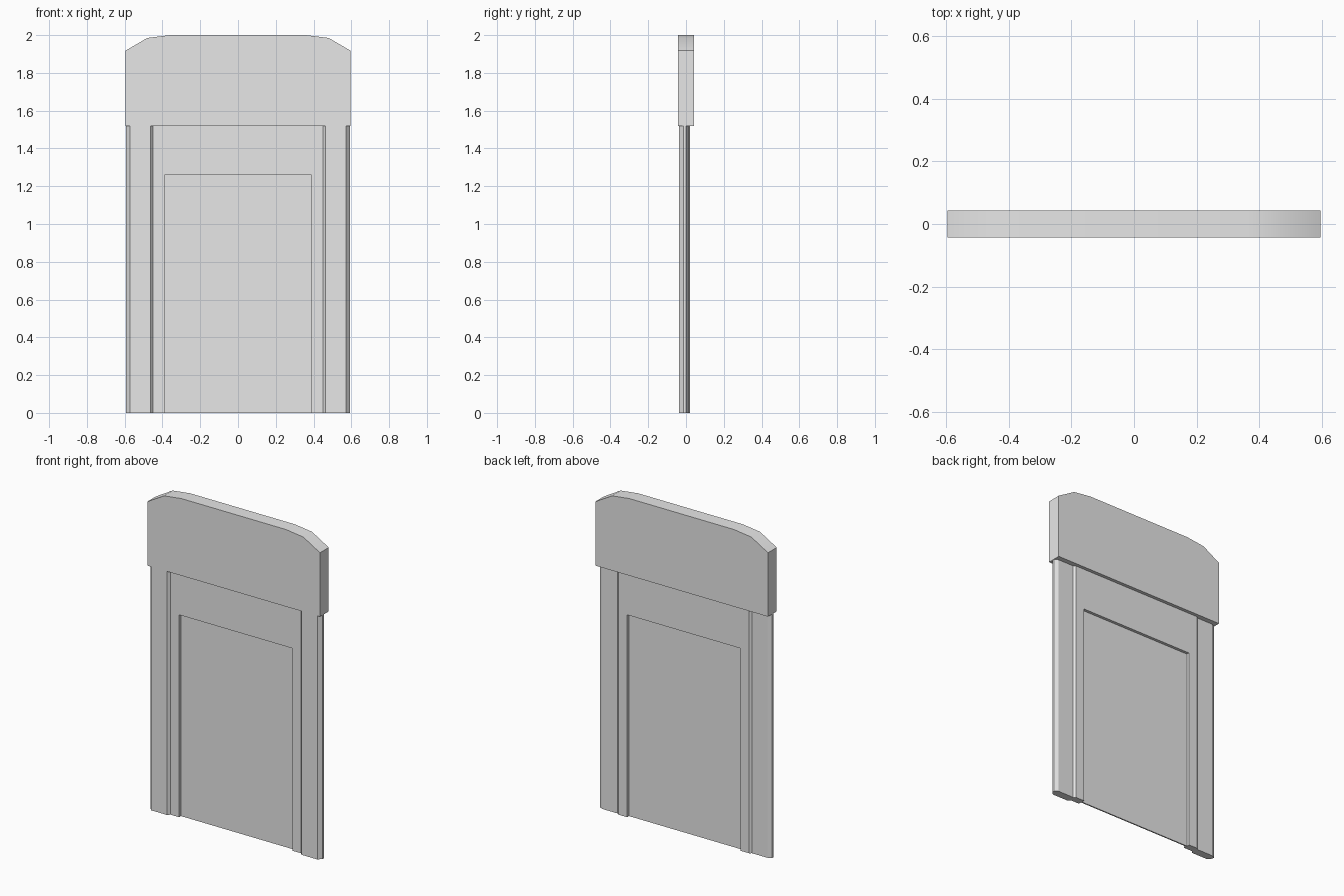
import bpy, bmesh, math
from mathutils import Vector

cube = bpy.data.objects.get("Cube")
if cube:
    bpy.data.objects.remove(cube, do_unlink=True)

# Single grey material
GREY = (0.8, 0.8, 0.8, 1.0)
grey = bpy.data.materials.new("plain grey")
grey.use_nodes = True
grey.diffuse_color = GREY
grey.node_tree.nodes["Principled BSDF"].inputs["Base Color"].default_value = GREY


def prism(name, outline, direction, smooth=False):
    """Extrude a closed 3D outline along a direction into a solid."""
    bm = bmesh.new()
    face = bm.faces.new([bm.verts.new(p) for p in outline])
    new = bmesh.ops.extrude_face_region(bm, geom=[face])["geom"]
    verts = [v for v in new if isinstance(v, bmesh.types.BMVert)]
    bmesh.ops.translate(bm, verts=verts, vec=Vector(direction))
    # keep the starting cap so the solid is closed
    if not face.is_valid:
        bm.faces.new([v for v in bm.verts if v not in verts])
    bmesh.ops.recalc_face_normals(bm, faces=bm.faces[:])
    mesh = bpy.data.meshes.new(name)
    bm.to_mesh(mesh)
    bm.free()
    mesh.materials.append(grey)
    obj = bpy.data.objects.new(name, mesh)
    bpy.context.collection.objects.link(obj)
    if smooth:
        bpy.ops.object.select_all(action='DESELECT')
        obj.select_set(True)
        bpy.context.view_layer.objects.active = obj
        bpy.ops.object.shade_smooth_by_angle(angle=math.radians(30))
    return obj


def slab(name, outline_xz, y0, y1, smooth=False):
    return prism(name, [(x, y0, z) for x, z in outline_xz], (0, y1 - y0, 0), smooth)


HEAD_Z = 1.52      # underside of the thick head
PANEL_TOP = 1.26   # top of the recessed panel
PANEL_X = 0.39
FRAME_X = 0.45

# Thick head with a shallow faceted arch
half = [(0.595, HEAD_Z), (0.595, 1.918), (0.48, 1.985), (0.36, 2.0)]
slab("head", half + [(-x, z) for x, z in reversed(half)], -0.043, 0.043, True)

# Inner frame around the recessed panel
slab("frame", [(-FRAME_X, 0), (-PANEL_X, 0), (-PANEL_X, PANEL_TOP),
               (PANEL_X, PANEL_TOP), (PANEL_X, 0), (FRAME_X, 0),
               (FRAME_X, HEAD_Z), (-FRAME_X, HEAD_Z)], -0.022, 0.022)

# Thin recessed panel
slab("recessed_panel", [(-PANEL_X, 0), (PANEL_X, 0),
                        (PANEL_X, PANEL_TOP), (-PANEL_X, PANEL_TOP)], -0.004, 0.004)

# Side posts: bevelled section standing proud in front and set back behind
section = [(0.45, -0.022), (0.463, -0.037), (0.572, -0.037), (0.593, -0.014),
           (0.593, 0.0), (0.57, 0.012), (0.463, 0.012), (0.45, 0.022)]
for side, s in (("left", 1), ("right", -1)):
    prism(side + "_post", [(s * x, y, 0) for x, y in section], (0, 0, HEAD_Z))
